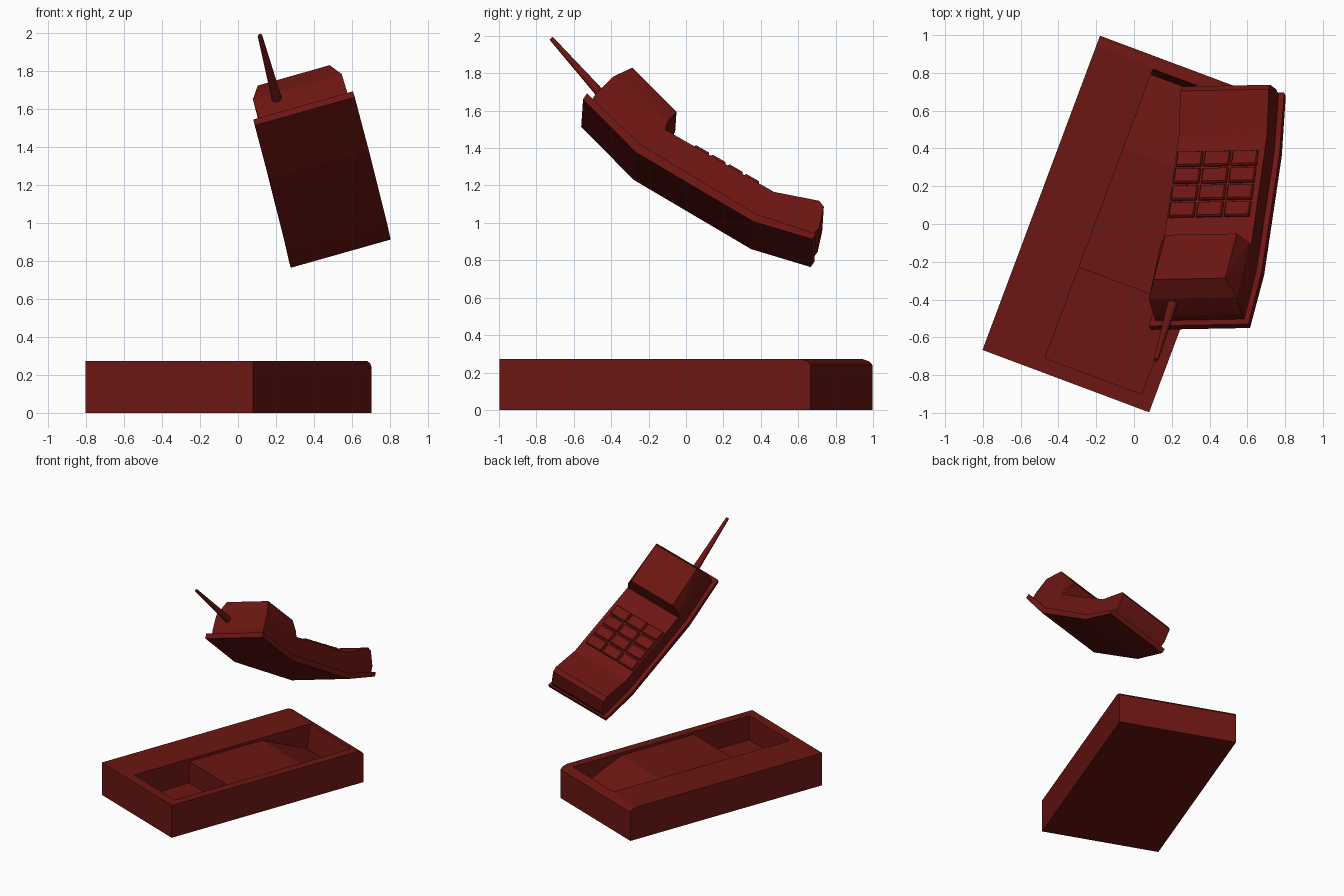
import bpy, bmesh, math
from mathutils import Matrix, Vector

if "Cube" in bpy.data.objects:
    bpy.data.objects.remove(bpy.data.objects["Cube"])

red = bpy.data.materials.new("dark_red")
red.diffuse_color = (0.15, 0.008, 0.006, 1)
red.use_nodes = True
red.node_tree.nodes["Principled BSDF"].inputs["Base Color"].default_value = red.diffuse_color


def finish(name, bm, matrix):
    bmesh.ops.recalc_face_normals(bm, faces=bm.faces)
    mesh = bpy.data.meshes.new(name)
    bm.to_mesh(mesh)
    bm.free()
    mesh.materials.append(red)
    ob = bpy.data.objects.new(name, mesh)
    ob.matrix_world = matrix
    bpy.context.collection.objects.link(ob)
    return ob


def extrude(name, profile, x0, x1, matrix):
    """Extrude a (y, z) profile along x."""
    bm = bmesh.new()
    face = bm.faces.new([bm.verts.new((x0, y, z)) for y, z in profile])
    geo = bmesh.ops.extrude_face_region(bm, geom=[face])["geom"]
    bmesh.ops.translate(bm, vec=(x1 - x0, 0, 0),
                        verts=[v for v in geo if isinstance(v, bmesh.types.BMVert)])
    return finish(name, bm, matrix)


def hull(name, points, matrix):
    """Convex solid, mirrored in x, from (half width, y, z) points."""
    bm = bmesh.new()
    for x, y, z in points:
        for s in (-1, 1):
            bm.verts.new((s * x, y, z))
    bmesh.ops.convex_hull(bm, input=bm.verts)
    bmesh.ops.dissolve_limit(bm, angle_limit=math.radians(1), verts=bm.verts, edges=bm.edges)
    return finish(name, bm, matrix)


# Cradle: turned block with a softened back edge and a stepped recess
turned = Matrix.Translation((-0.05, 0, 0)) @ Matrix.Rotation(math.radians(-20.5), 4, 'Z')
cradle = extrude("cradle", [(-0.888, 0), (0.888, 0), (0.888, 0.24), (0.87, 0.26),
                            (0.83, 0.272), (-0.888, 0.272)], -0.471, 0.471, turned)
cutter = extrude("recess_cutter", [(-0.812, 0.07), (-0.30, 0.07), (-0.30, 0.25), (0.375, 0.25),
                                   (0.79, 0.07), (0.832, 0.35), (-0.812, 0.35)],
                 -0.146, 0.40, turned)
cutter.hide_render = True
cutter.hide_set(True)
cut = cradle.modifiers.new("recess", 'BOOLEAN')
cut.operation = 'DIFFERENCE'
cut.solver = 'EXACT'
cut.object = cutter

# Handset frame: x across, y towards the mouthpiece, z out of the keypad
w = Vector((0.962, 0.018, 0.272)).normalized()
l = Vector((0.131, 0.839, -0.529))
l = (l - w * l.dot(w)).normalized()
n = w.cross(l)
tilt = Matrix((w, l, n)).transposed().to_4x4()
tilt.translation = (0.445, 0.055, 1.217)

# Curved back plate
extrude("back_plate", [(-0.72, -0.012), (-0.325, -0.105), (0.41, -0.083), (0.73, 0.008),
                       (0.73, 0.044), (0.40, -0.04), (-0.33, -0.055), (-0.72, 0.026)],
        -0.273, 0.273, tilt)

# Body with the raised mouthpiece
extrude("handset_body", [(-0.683, 0.0), (-0.325, -0.08), (0.41, -0.06), (0.715, 0.025),
                         (0.72, 0.09), (0.678, 0.2), (0.64, 0.215), (0.41, 0.123),
                         (-0.263, 0.094), (-0.683, 0.064)], -0.243, 0.243, tilt)

# Earpiece block with chamfered top
hull("earpiece", [(0.243, -0.683, 0.064), (0.243, -0.263, 0.094), (0.243, -0.657, 0.19),
                  (0.243, -0.28, 0.139), (0.197, -0.605, 0.298), (0.197, -0.275, 0.223)], tilt)

# Keypad: four rows of three tapered keys
for row in range(4):
    for col in range(3):
        y = -0.044 + 0.104 * row
        x = -0.011 + 0.152 * (col - 1)
        z = 0.094 + (y + 0.263) * 0.043
        place = tilt @ Matrix.Translation((x, y, z)) @ Matrix.Rotation(0.043, 4, 'X')
        hull(f"key_{row}_{col}", [(hx, s * hy, h) for hx, hy, h in
                                  ((0.069, 0.044, -0.01), (0.069, 0.044, 0.012),
                                   (0.064, 0.039, 0.02)) for s in (-1, 1)], place)

# Antenna: tapered rod from the end of the earpiece
base, tip = Vector((-0.122, -0.62, 0.135)), Vector((-0.122, -1.10, 0.275))
axis = tip - base
bm = bmesh.new()
bmesh.ops.create_cone(bm, cap_ends=True, segments=12, radius1=0.028, radius2=0.012,
                      depth=axis.length)
finish("antenna", bm, tilt @ Matrix.Translation((base + tip) / 2)
       @ axis.to_track_quat('Z', 'Y').to_matrix().to_4x4())
